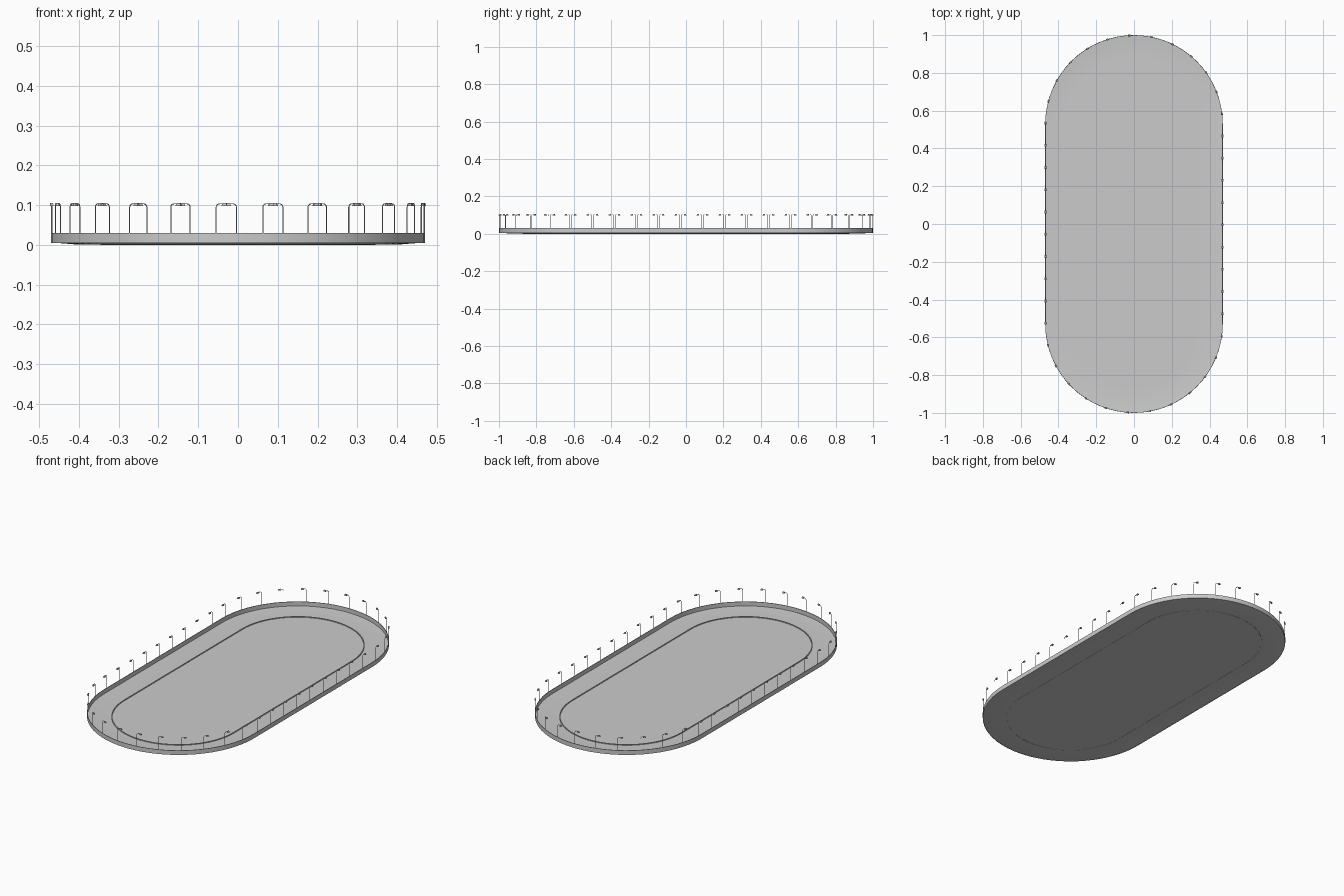
import bpy, bmesh, math
from mathutils import Vector

if "Cube" in bpy.data.objects:
    bpy.data.objects.remove(bpy.data.objects["Cube"])

HALF = 0.53          # half length of the straights
R = 0.47             # outer radius of the track


def stadium(r, z, n=32, straight=8):
    """Closed loop of points around a stadium outline, counterclockwise."""
    pts = []
    for a0, cy, side in ((0, HALF, -1), (math.pi, -HALF, 1)):
        for i in range(n + 1):
            a = a0 + math.pi * i / n
            pts.append(Vector((r * math.cos(a), cy + r * math.sin(a), z)))
        for i in range(1, straight):
            pts.append(Vector((side * r, cy + side * 2 * HALF * i / straight, z)))
    return pts


def sweep(name, profile, closed=False, fill=False):
    """Sweep an (r, z) profile around the stadium outline."""
    bm = bmesh.new()
    rings = [[bm.verts.new(p) for p in stadium(r, z)] for r, z in profile]
    pairs = list(zip(rings, rings[1:]))
    if closed:
        pairs.append((rings[-1], rings[0]))
    for a, b in pairs:
        for i in range(len(a)):
            j = (i + 1) % len(a)
            bm.faces.new((a[i], b[i], b[j], a[j]))
    if fill:
        bm.faces.new(rings[0])
    if closed:
        bmesh.ops.recalc_face_normals(bm, faces=bm.faces)
    return finish(name, bm)


def finish(name, bm):
    me = bpy.data.meshes.new(name)
    bm.to_mesh(me)
    bm.free()
    ob = bpy.data.objects.new(name, me)
    bpy.context.collection.objects.link(ob)
    bpy.ops.object.select_all(action='DESELECT')
    bpy.context.view_layer.objects.active = ob
    ob.select_set(True)
    bpy.ops.object.shade_smooth_by_angle(angle=math.radians(30))
    return ob


# infield sheet, track and slightly banked outer lane
sweep("infield", [(0.342, 0.001)], fill=True)
sweep("track", [(0.342, 0.001), (0.405, 0.001), (0.468, 0.006)])
# low kerb between infield and track
sweep("inner_kerb", [(0.340, 0.0), (0.345, 0.0), (0.345, 0.005), (0.340, 0.005)], closed=True)
# barrier around the outside
sweep("outer_wall", [(0.467, 0.005), (R, 0.005), (R, 0.03), (0.467, 0.03)], closed=True)


def on_path(s, r):
    """Position and direction at arc length s, starting at the front centre."""
    q, st = math.pi * r / 2, 2 * HALF
    s %= 4 * q + 2 * st
    sign = 1
    if s > 3 * q + 2 * st:
        s -= 4 * q + 2 * st
    elif s > q + st:
        s -= 2 * q + st
        sign = -1
    if s <= q:
        a = s / r - math.pi / 2
        p = Vector((r * math.cos(a), -HALF + r * math.sin(a), 0))
        t = Vector((-math.sin(a), math.cos(a), 0))
    else:
        p = Vector((r, -HALF + s - q, 0))
        t = Vector((0, 1, 0))
    return p * sign, t * sign


def tube(bm, pts, r, side, n=6):
    """Thin round tube along a path lying in a vertical plane."""
    rings = []
    for i, p in enumerate(pts):
        d = (pts[min(i + 1, len(pts) - 1)] - pts[max(i - 1, 0)]).normalized()
        up = d.cross(side)
        rings.append([bm.verts.new(p + r * (math.cos(k * math.tau / n) * side
                      + math.sin(k * math.tau / n) * up)) for k in range(n)])
    for a, b in zip(rings, rings[1:]):
        for k in range(n):
            j = (k + 1) % n
            bm.faces.new((a[k], a[j], b[j], b[k]))
    bm.faces.new(rings[0][::-1])
    bm.faces.new(rings[-1])


# ring of lamps: bent post plus a small tapered head
COUNT, RP, TOP, BEND = 43, 0.468, 0.1035, 0.009
length = math.tau * RP + 4 * HALF
posts, heads = bmesh.new(), bmesh.new()
UP = Vector((0, 0, 1))
for i in range(COUNT):
    p, t = on_path(-0.055 + i * length / COUNT, RP)
    side = UP.cross(t)
    path = [p + UP * 0.02, p + UP * (TOP - BEND)]
    for k in range(1, 5):
        a = math.pi / 2 * k / 4
        path.append(p + t * BEND * (1 - math.cos(a)) + UP * (TOP - BEND + BEND * math.sin(a)))
    path.append(p + t * 0.016 + UP * TOP)
    tube(posts, path, 0.0013, side)
    c = p + t * 0.021
    low = [heads.verts.new(c + t * 0.007 * a + side * 0.0045 * b + UP * 0.098)
           for a, b in ((-1, -1), (1, -1), (1, 1), (-1, 1))]
    top = [heads.verts.new(c + t * 0.005 * a + side * 0.003 * b + UP * 0.105)
           for a, b in ((-1, -1), (1, -1), (1, 1), (-1, 1))]
    heads.faces.new(low)
    heads.faces.new(top)
    for k in range(4):
        j = (k + 1) % 4
        heads.faces.new((low[k], low[j], top[j], top[k]))
for bm in (posts, heads):
    bmesh.ops.recalc_face_normals(bm, faces=bm.faces)
finish("lamp_posts", posts)
finish("lamp_heads", heads)
